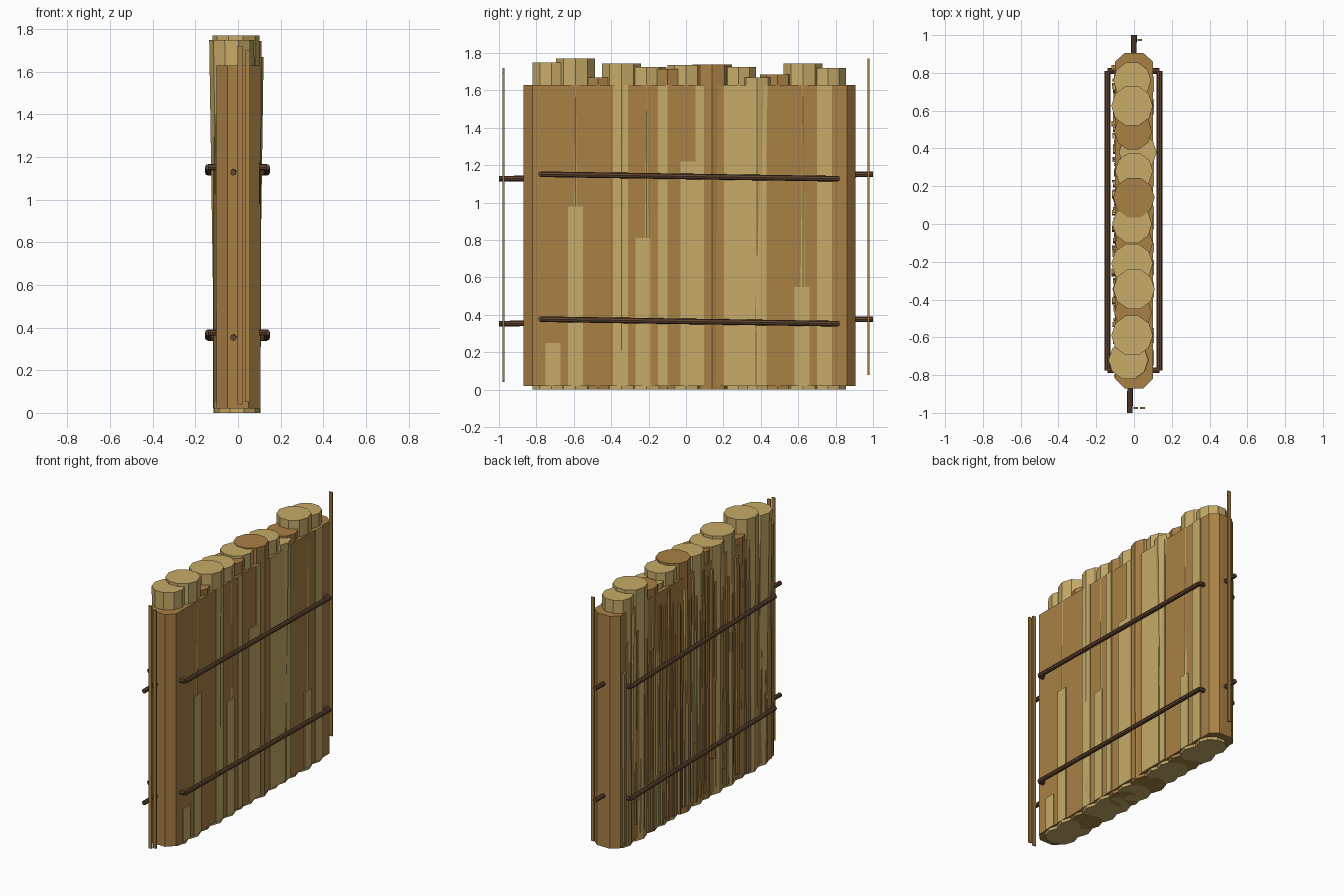
import bpy, bmesh, random
from math import pi
from mathutils import Vector, Matrix

random.seed(4)
if "Cube" in bpy.data.objects:
    bpy.data.objects.remove(bpy.data.objects["Cube"])


def material(name, rgb):
    m = bpy.data.materials.new(name)
    m.use_nodes = True
    m.diffuse_color = (*rgb, 1)
    m.node_tree.nodes["Principled BSDF"].inputs["Base Color"].default_value = (*rgb, 1)
    return m


TAN = material("pale wood", (0.57, 0.41, 0.14))
BROWN = material("brown wood", (0.40, 0.22, 0.06))
DARK = material("dark rod", (0.12, 0.06, 0.03))


def finish(name, bm, mat):
    bmesh.ops.recalc_face_normals(bm, faces=bm.faces)
    mesh = bpy.data.meshes.new(name)
    bm.to_mesh(mesh)
    bm.free()
    mesh.materials.append(mat)
    obj = bpy.data.objects.new(name, mesh)
    bpy.context.collection.objects.link(obj)
    return obj


def box(name, lo, hi, mat, lean=0):
    """Box between two corners; lean shifts the top along y."""
    bm = bmesh.new()
    bmesh.ops.create_cube(bm, size=1)
    lo, hi = Vector(lo), Vector(hi)
    for v in bm.verts:
        top = v.co.z > 0
        v.co = (lo + hi) / 2 + v.co * (hi - lo)
        v.co.y += lean if top else 0
    return finish(name, bm, mat)


def pole(name, path, r, mat, sides=8):
    """Straight cylinders along each leg of a path."""
    bm = bmesh.new()
    for a, b in zip(path, path[1:]):
        a, b = Vector(a), Vector(b)
        d = b - a
        turn = d.to_track_quat("Z", "Y").to_matrix().to_4x4()
        bmesh.ops.create_cone(bm, cap_ends=True, segments=sides, radius1=r, radius2=r,
                              depth=d.length, matrix=Matrix.Translation((a + b) / 2) @ turn)
    return finish(name, bm, mat)


def log(name, y, r, top, x, mat):
    """Ten-sided upright log, its top shifted a little in x."""
    bm = bmesh.new()
    bmesh.ops.create_cone(bm, cap_ends=True, segments=10, radius1=r, radius2=r, depth=1,
                          matrix=Matrix.Rotation(pi / 10, 4, "Z"))
    for v in bm.verts:
        up = v.co.z > 0
        v.co = Vector((v.co.x + (x if up else -0.004), v.co.y + y, top if up else 0.0))
    return finish(name, bm, mat)


# Wall core with chamfered ends
bm = bmesh.new()
outline = [(-0.05, -0.87), (0.05, -0.87), (0.1, -0.82), (0.1, 0.86),
           (0.05, 0.905), (-0.05, 0.905), (-0.1, 0.86), (-0.1, -0.82)]
face = bm.faces.new([bm.verts.new((x, y, 0.02)) for x, y in outline])
side = bmesh.ops.extrude_face_region(bm, geom=[face])["geom"]
bmesh.ops.translate(bm, vec=(0, 0, 1.61), verts=[g for g in side if isinstance(g, bmesh.types.BMVert)])
finish("wall_core", bm, BROWN)

# Logs: y, radius, top height, top x, colour
logs = [(-0.72, 0.105, 1.75, -0.03, TAN), (-0.59, 0.11, 1.77, -0.01, TAN),
        (-0.47, 0.1, 1.67, -0.005, BROWN), (-0.345, 0.11, 1.745, 0, TAN),
        (-0.21, 0.11, 1.725, -0.01, TAN), (-0.1, 0.1, 1.715, 0, BROWN),
        (0.0, 0.105, 1.735, -0.01, TAN), (0.14, 0.11, 1.74, 0, BROWN),
        (0.28, 0.1, 1.725, 0.0, TAN), (0.38, 0.1, 1.67, 0.02, TAN),
        (0.49, 0.1, 1.685, -0.005, BROWN), (0.625, 0.11, 1.745, -0.01, TAN),
        (0.76, 0.1, 1.72, -0.01, TAN)]
for i, (y, r, top, x, mat) in enumerate(logs):
    log(f"log_{i + 1}", y, r, top, x, mat)

# Pale split boards on the left face: y start, y end, top height
boards = [(-0.75, -0.67, 0.25), (-0.63, -0.55, 0.98), (-0.27, -0.19, 0.81),
          (-0.03, 0.05, 1.22), (0.58, 0.66, 0.55),
          (-0.39, -0.31, 1.63), (-0.15, -0.1, 1.63), (0.05, 0.095, 1.63),
          (0.2, 0.37, 1.63), (0.38, 0.43, 1.63), (0.70, 0.78, 1.63)]
for i, (a, b, top) in enumerate(boards):
    box(f"pale_board_{i + 1}", (0.099, a, 0.02), (0.106, b, top), TAN)

# Thin uneven slats on the right face
for i in range(56):
    y = -0.81 + i * 0.0295
    w = random.uniform(0.01, 0.028)
    lo = random.choice((0.02, 0.05, random.uniform(0.1, 0.5)))
    hi = random.uniform(1.2, 1.62)
    depth = random.uniform(0.104, 0.118)
    box(f"slat_{i + 1}", (-depth, y, lo), (-0.095, y + w, hi),
        random.choice((TAN, BROWN, BROWN)), random.uniform(-0.015, 0.015))

# Binding rods on both faces, and rods through the core
for level, z in (("upper", 1.14), ("lower", 0.365)):
    for word, x, inner in (("left", 0.135, 0.09), ("right", -0.14, -0.09)):
        pole(f"{level}_{word}_rod",
             [(inner, -0.775, z + 0.012), (x, -0.775, z + 0.012),
              (x, 0.81, z - 0.012), (inner, 0.81, z - 0.012)], 0.015, DARK)
    pole(f"{level}_core_rod", [(-0.022, -1, z - 0.012), (0, 1, z + 0.012)], 0.015, DARK)

# Loose reeds standing at the ends
for i, (x, y, lo, hi) in enumerate([(0.01, -0.975, 0.04, 1.72), (0.045, -0.975, 0.05, 1.7),
                                    (0.03, 0.975, 0.08, 1.77)]):
    box(f"reed_{i + 1}", (x - 0.012, y - 0.005, lo), (x + 0.012, y + 0.005, hi), BROWN)
